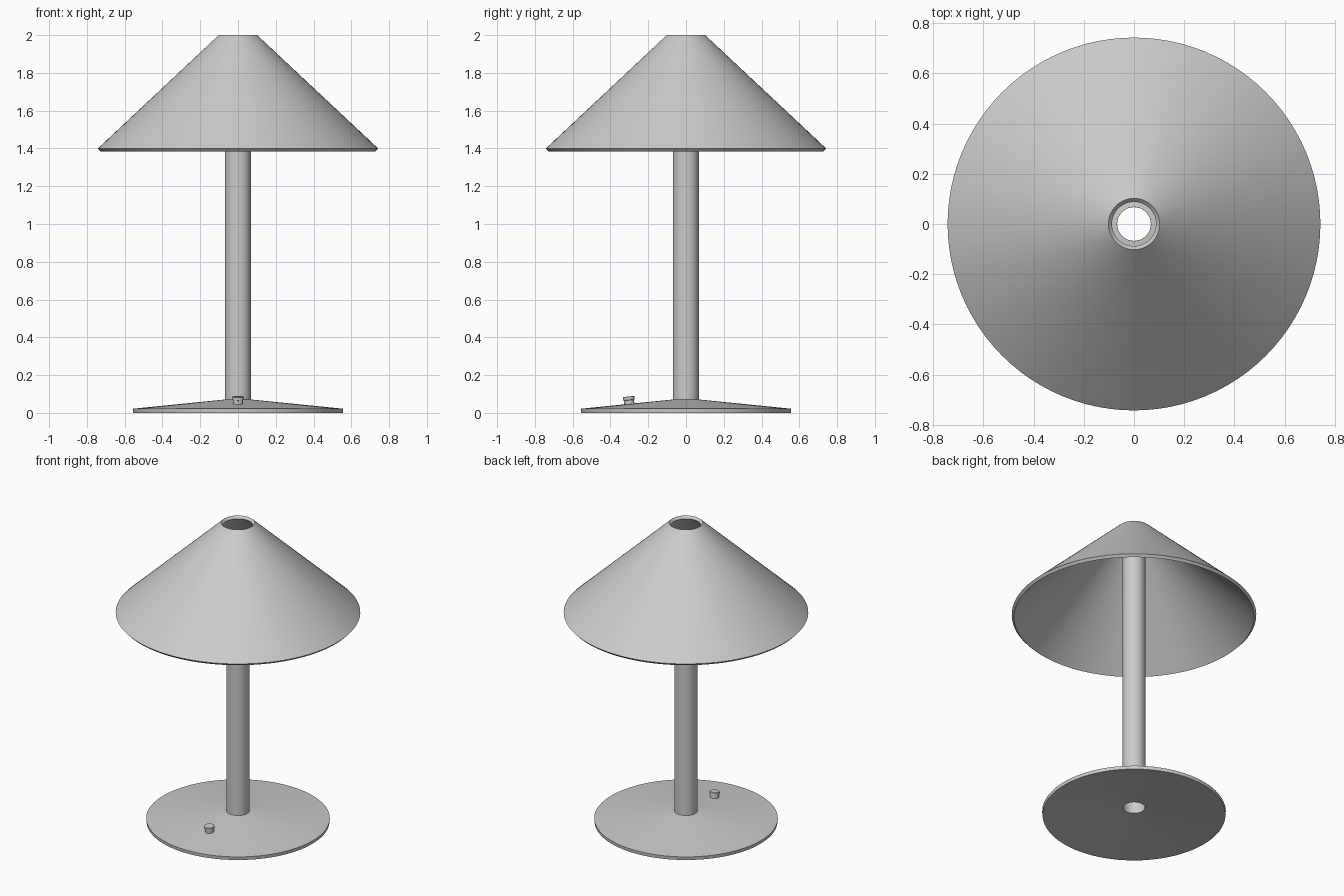
import bpy, bmesh, math
from mathutils import Matrix, Vector

cube = bpy.data.objects.get("Cube")
if cube:
    bpy.data.objects.remove(cube, do_unlink=True)

grey = bpy.data.materials.new("light grey")
grey.use_nodes = True
grey.diffuse_color = (0.6, 0.6, 0.6, 1)
grey.node_tree.nodes["Principled BSDF"].inputs["Base Color"].default_value = (0.6, 0.6, 0.6, 1)


def revolve(name, profile, steps=96, closed=False, matrix=None):
    """Spin a (radius, height) profile around the z axis."""
    bm = bmesh.new()
    verts = [bm.verts.new((r, 0, z)) for r, z in profile]
    pairs = list(zip(verts, verts[1:]))
    if closed:
        pairs.append((verts[-1], verts[0]))
    edges = [bm.edges.new(p) for p in pairs]
    bmesh.ops.spin(bm, geom=verts + edges, cent=(0, 0, 0), axis=(0, 0, 1),
                   angle=math.tau, steps=steps)
    bmesh.ops.remove_doubles(bm, verts=bm.verts, dist=1e-5)
    bmesh.ops.recalc_face_normals(bm, faces=bm.faces)
    if matrix:
        bm.transform(matrix)
    mesh = bpy.data.meshes.new(name)
    bm.to_mesh(mesh)
    bm.free()
    mesh.materials.append(grey)
    obj = bpy.data.objects.new(name, mesh)
    bpy.context.collection.objects.link(obj)
    bpy.ops.object.select_all(action="DESELECT")
    obj.select_set(True)
    bpy.context.view_layer.objects.active = obj
    bpy.ops.object.shade_smooth_by_angle(angle=math.radians(30))
    return obj


def cone_shell(name, top, bottom, thickness):
    """Conical sheet with its rims cut square to the slope."""
    top, bottom = Vector(top), Vector(bottom)
    along = (bottom - top).normalized()
    inward = Vector((along.y, -along.x)) * thickness
    return revolve(name, [top, bottom, bottom + inward, top + inward], closed=True)


# Shade: open cone
cone_shell("shade", (0.102, 2.0), (0.742, 1.4), 0.021)

# Base: shallow hollow cone with a hole for the stem
cone_shell("base", (0.069, 0.071), (0.557, 0.022), 0.022)

# Stem: thin open tube
revolve("stem", [(0.069, 0.05), (0.069, 1.87), (0.067, 1.87), (0.067, 0.05)],
        steps=48, closed=True)

# Switch button: set square to the sloping base
tilt = Matrix.Translation((0, -0.3, 0.047)) @ Matrix.Rotation(math.radians(5.7), 4, "X")
revolve("switch_button", [(0, -0.01), (0.027, -0.01), (0.027, 0.02), (0.031, 0.022),
                          (0.031, 0.038), (0.029, 0.04), (0, 0.04)],
        steps=32, matrix=tilt)
